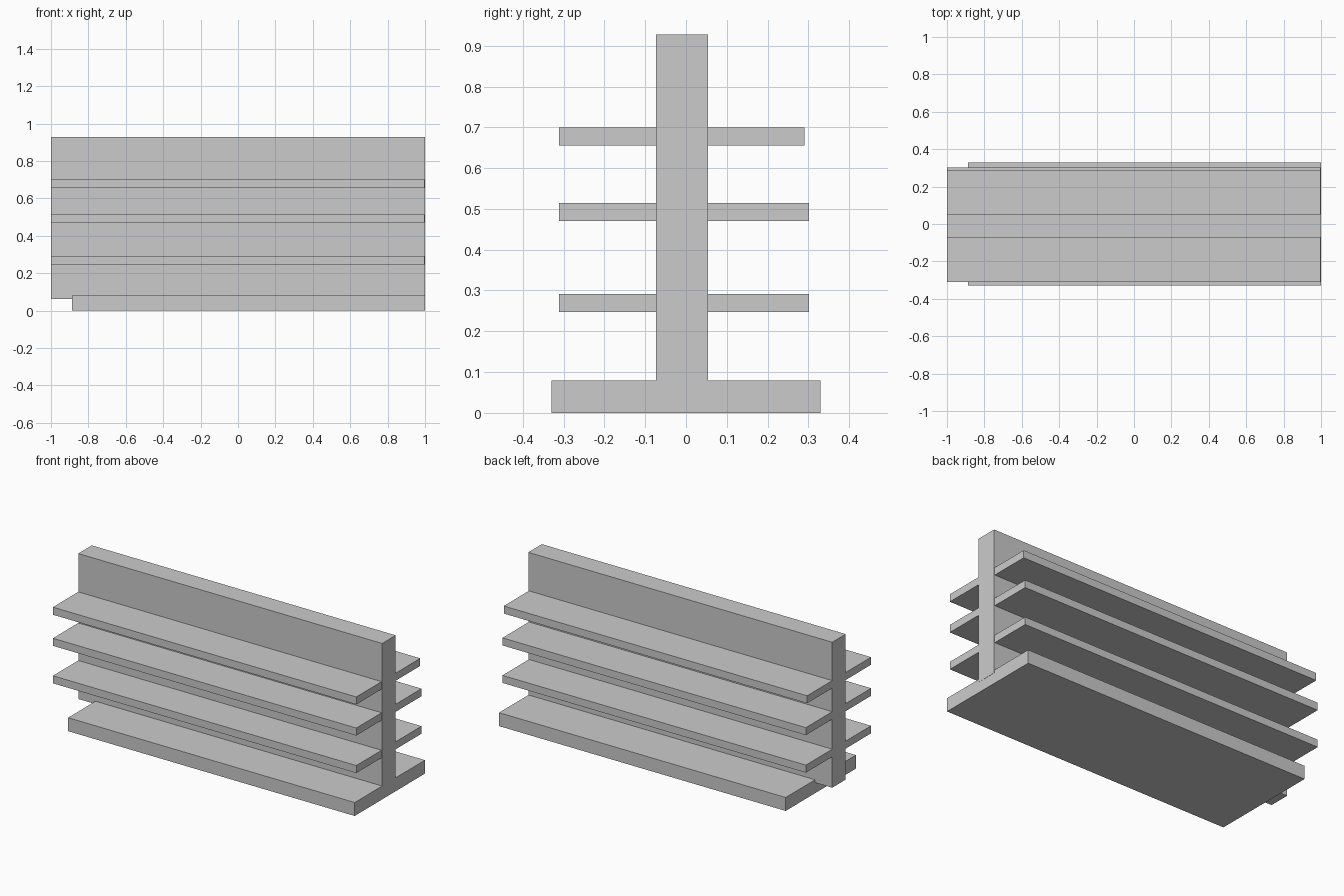
import bpy
import bmesh
from mathutils import Vector

if "Cube" in bpy.data.objects:
    bpy.data.objects.remove(bpy.data.objects["Cube"])


def box(name, lo, hi):
    """Axis-aligned box between two corners."""
    lo, hi = Vector(lo), Vector(hi)
    bm = bmesh.new()
    bmesh.ops.create_cube(bm, size=1)
    bmesh.ops.scale(bm, vec=hi - lo, verts=bm.verts)
    bmesh.ops.translate(bm, vec=(lo + hi) / 2, verts=bm.verts)
    mesh = bpy.data.meshes.new(name)
    bm.to_mesh(mesh)
    bm.free()
    obj = bpy.data.objects.new(name, mesh)
    bpy.context.collection.objects.link(obj)
    return obj


BACK_Y, FRONT_Y = 0.054, -0.073   # faces of the central panel
SHELF_T = 0.045

# Floor base, set in from the left end
box("base", (-0.887, -0.33, 0), (0.999, 0.33, 0.08))

# Upright central panel, sunk slightly into the base
box("center_panel", (-1, FRONT_Y, 0.063), (1, BACK_Y, 0.928))

# Shelves on both sides; the top back one is a little shallower
for level, (z, depth_y) in enumerate([(0.247, 0.302), (0.47, 0.302), (0.655, 0.29)], 1):
    box(f"front_shelf_{level}", (-1, -0.311, z), (0.996, FRONT_Y, z + SHELF_T))
    box(f"back_shelf_{level}", (-1, BACK_Y, z), (0.996, depth_y, z + SHELF_T))
